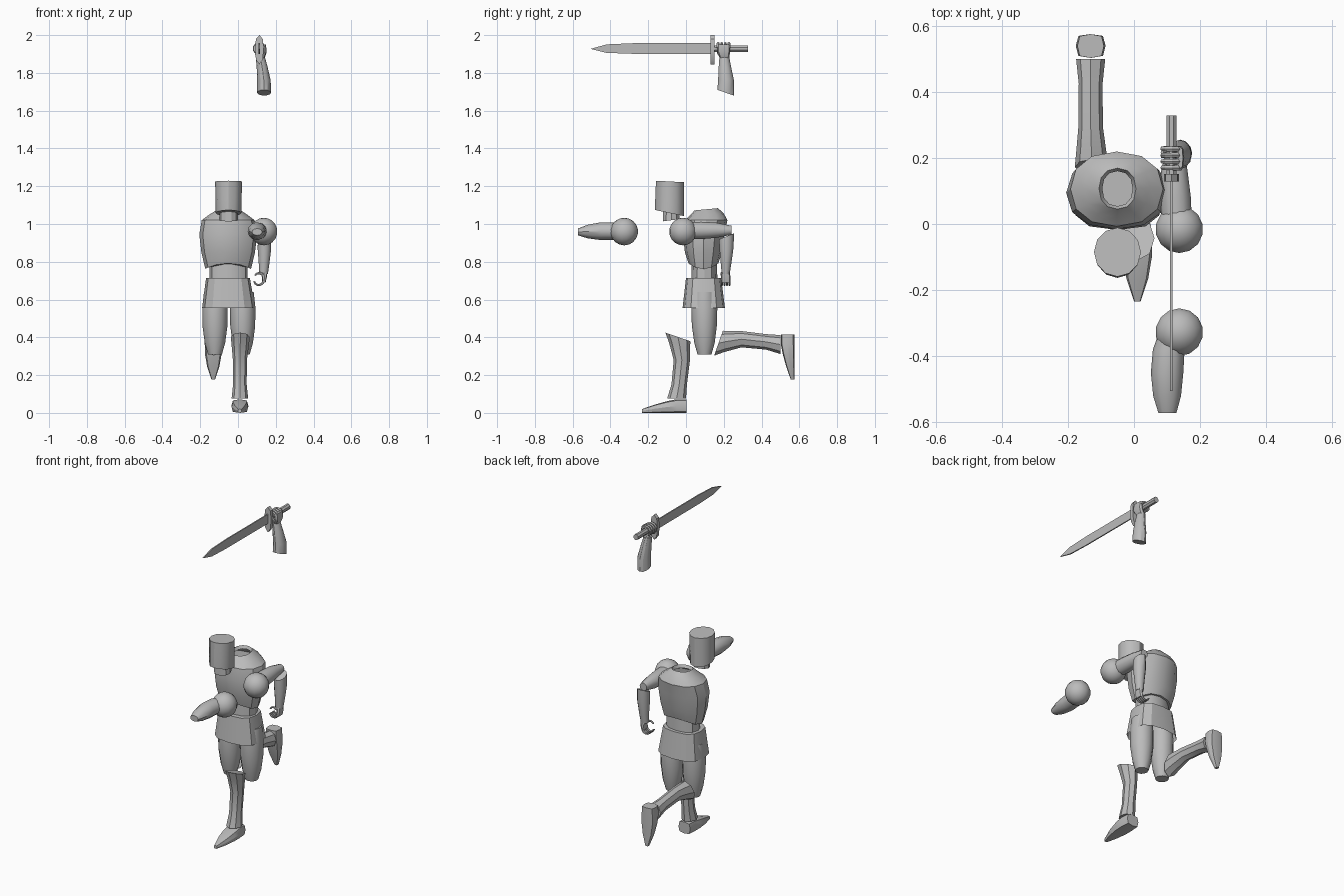
import bpy, bmesh, math
from mathutils import Vector, Matrix

if "Cube" in bpy.data.objects:
    bpy.data.objects.remove(bpy.data.objects["Cube"])

grey = bpy.data.materials.new("plain_grey")
grey.diffuse_color = (0.5, 0.5, 0.5, 1)
grey.use_nodes = True
grey.node_tree.nodes["Principled BSDF"].inputs["Base Color"].default_value = grey.diffuse_color


def finish(name, bm, angle=32):
    """Turn a bmesh into a named, softly shaded object."""
    bmesh.ops.recalc_face_normals(bm, faces=bm.faces)
    me = bpy.data.meshes.new(name)
    bm.to_mesh(me)
    bm.free()
    me.shade_smooth()
    me.set_sharp_from_angle(angle=math.radians(angle))
    me.materials.append(grey)
    ob = bpy.data.objects.new(name, me)
    bpy.context.collection.objects.link(ob)
    return ob


def loft(name, stations, axis="z", n=10, power=1.0, caps=(True, True), spin=0.0, arch=0.0, angle=32):
    """Skin rings given as (x, y, z, radius a, radius b, tilt) along an axis."""
    bm = bmesh.new()
    rings = []
    for k, (x, y, z, a, b, *t) in enumerate(stations):
        tilt = t[0] if t else 0
        ring = []
        for i in range(n):
            ang = math.tau * i / n + spin
            c, s = math.cos(ang), math.sin(ang)
            u = a * math.copysign(abs(c) ** power, c)
            v = b * math.copysign(abs(s) ** power, s)
            lift = tilt * s + (arch * s * s if k == 0 else 0)
            p = (x + u, y + v, z + lift) if axis == "z" else (x + u, y + lift, z + v)
            ring.append(bm.verts.new(p))
        rings.append(ring)
    for r0, r1 in zip(rings, rings[1:]):
        for i in range(n):
            j = (i + 1) % n
            bm.faces.new((r0[i], r0[j], r1[j], r1[i]))
    if caps[0]:
        bm.faces.new(rings[0])
    if caps[1]:
        bm.faces.new(rings[-1])
    return finish(name, bm, angle)


def outline_plate(name, points, normal_axis, centre, thick):
    """Flat plate from an outline, with a bevelled ridge along the middle."""
    bm = bmesh.new()
    for side in (-1, 1):
        vs = []
        for p, q in points:
            if normal_axis == "x":
                vs.append(bm.verts.new((centre + side * thick, p, q)))
            else:
                vs.append(bm.verts.new((p, centre + side * thick, q)))
        bm.faces.new(vs)
        if side == -1:
            first = vs
    n = len(points)
    for i in range(n):
        j = (i + 1) % n
        bm.faces.new((first[i], first[j], vs[j], vs[i]))
    return finish(name, bm)


def finger(name, centre, r, start, end, thick=0.008):
    """Curled finger: a tube along an arc around the y axis."""
    bm = bmesh.new()
    rings = []
    for k in range(7):
        a = math.radians(start + (end - start) * k / 6)
        out = Vector((math.cos(a), 0, math.sin(a)))
        w = thick * (1 - 0.05 * k)
        rings.append([bm.verts.new(Vector(centre) + out * (r + w * math.cos(math.tau * i / 6))
                      + Vector((0, w * math.sin(math.tau * i / 6), 0))) for i in range(6)])
    for r0, r1 in zip(rings, rings[1:]):
        for i in range(6):
            j = (i + 1) % 6
            bm.faces.new((r0[i], r0[j], r1[j], r1[i]))
    bm.faces.new(rings[0])
    bm.faces.new(rings[-1])
    return finish(name, bm)


def ball(name, centre, r):
    bm = bmesh.new()
    bmesh.ops.create_uvsphere(bm, u_segments=14, v_segments=9, radius=r,
                              matrix=Matrix.Translation(centre))
    return finish(name, bm, 60)


# Helmet and neck
loft("helmet", [(-.05, -.087, 1.058, .068, .076, -.016), (-.05, -.087, 1.12, .069, .076, -.006),
                (-.05, -.085, 1.225, .071, .074, -.004)], n=12)
loft("neck", [(-.05, -.078, 1.02, .05, .046, .006), (-.05, -.078, 1.09, .047, .044)], n=10)

# Torso with an open collar, then waist and skirt
loft("torso", [(-.052, .092, .762, .121, .079), (-.052, .092, .85, .142, .098),
               (-.052, .094, .945, .153, .11), (-.052, .106, 1.02, .14, .113),
               (-.052, .11, 1.05, .1, .09, .006), (-.05, .107, 1.078, .056, .062, .006),
               (-.05, .107, 1.06, .046, .053, .006)],
     n=12, power=.9, caps=(True, False), arch=.03)
loft("waist", [(-.05, .097, .69, .1, .07), (-.05, .097, .8, .1, .066)], n=12, power=.85)
loft("skirt", [(-.05, .094, .556, .14, .112), (-.053, .093, .715, .116, .093)],
     n=12, power=.72, caps=(False, True), angle=25)

# Thighs
for name, x in (("left_thigh", .025), ("right_thigh", -.122)):
    loft(name, [(x, .098, .31, .037, .037), (x, .098, .37, .054, .054), (x, .097, .46, .066, .066),
                (x, .097, .56, .067, .069), (x, .097, .64, .058, .06)], n=12)

# Lower legs: one standing, the other the same shape swung backwards
legs = []
for side in ("left", "right"):
    shin = loft(side + "_greave", [(.01, -.05, .075, .044, .05), (.01, -.036, .15, .036, .041),
                (.01, -.022, .28, .037, .043), (.012, -.034, .36, .046, .056, -.012),
                (.012, -.043, .402, .05, .066, -.023)], n=8, angle=28)
    foot = loft(side + "_foot", [(.01, .002, .036, .04, .036), (.01, -.05, .036, .045, .036),
                (.01, -.1, .031, .044, .031), (.01, -.165, .022, .033, .022),
                (.01, -.234, .01, .01, .01)], axis="y", n=8, power=.55, angle=28)
    legs.append((shin, foot))
for ob in legs[1]:
    ob.data.transform(Matrix.Translation((-.141, .574, .412)) @ Matrix.Rotation(math.pi / 2, 4, "X"))

# Shoulder caps and upper arms
ball("left_shoulder", (.137, -.016, .96), .073)
ball("right_shoulder", (.137, -.327, .96), .073)
loft("left_upper_arm", [(.13, .0, .965, .045, .045), (.125, .08, .966, .047, .046),
                        (.122, .16, .967, .04, .04), (.125, .24, .967, .024, .024)], axis="y", n=12)
loft("right_upper_arm", [(.12, -.32, .96, .042, .042), (.105, -.38, .962, .048, .046),
                         (.1, -.45, .962, .049, .047), (.1, -.52, .96, .042, .036),
                         (.101, -.572, .958, .027, .018)], axis="y", n=12)

# Forearms
loft("left_forearm", [(.135, .21, .735, .023, .021), (.138, .212, .79, .028, .028),
                      (.14, .214, .87, .036, .037), (.14, .215, .935, .034, .04, .016)], n=12)
loft("right_forearm", [(.138, .21, 1.695, .037, .044, -.015), (.137, .212, 1.76, .036, .042),
                       (.128, .206, 1.83, .029, .033), (.118, .203, 1.885, .024, .026)], n=12)

# Palms and curled fingers
loft("left_palm", [(.137, .21, .69, .009, .025), (.14, .21, .72, .013, .026),
                   (.135, .21, .75, .02, .02)], n=8, power=.7)
loft("right_palm", [(.12, .203, 1.88, .022, .025), (.138, .2, 1.91, .014, .034),
                    (.138, .2, 1.95, .01, .034)], n=8, power=.7)
for i in range(4):
    finger(f"left_finger_{i + 1}", (.11, .19 + i * .0135, .703), .026, 10, -165, .007)
    finger(f"right_finger_{i + 1}", (.112, .17 + i * .019, 1.928), .027, 10, 235, .0095)
finger("left_thumb", (.112, .188, .715), .025, 40, 150, .007)
finger("right_thumb", (.112, .175, 1.925), .028, -20, -130, .009)

# Sword: blade, cross guard and grip
outline_plate("blade", [(.135, 1.9), (-.28, 1.901), (-.42, 1.906), (-.505, 1.927), (-.42, 1.951),
                        (-.28, 1.957), (.135, 1.957)], "x", .113, .0035)
outline_plate("cross_guard", [(.113, 1.845), (.095, 1.87), (.09, 1.928), (.095, 1.98), (.113, 2.0),
                              (.131, 1.98), (.136, 1.928), (.131, 1.87)], "y", .14, .011)
loft("grip", [(.113, .14, 1.928, .0165, .0185), (.113, .328, 1.928, .0165, .0185)],
     axis="y", n=8, spin=math.pi / 8)
